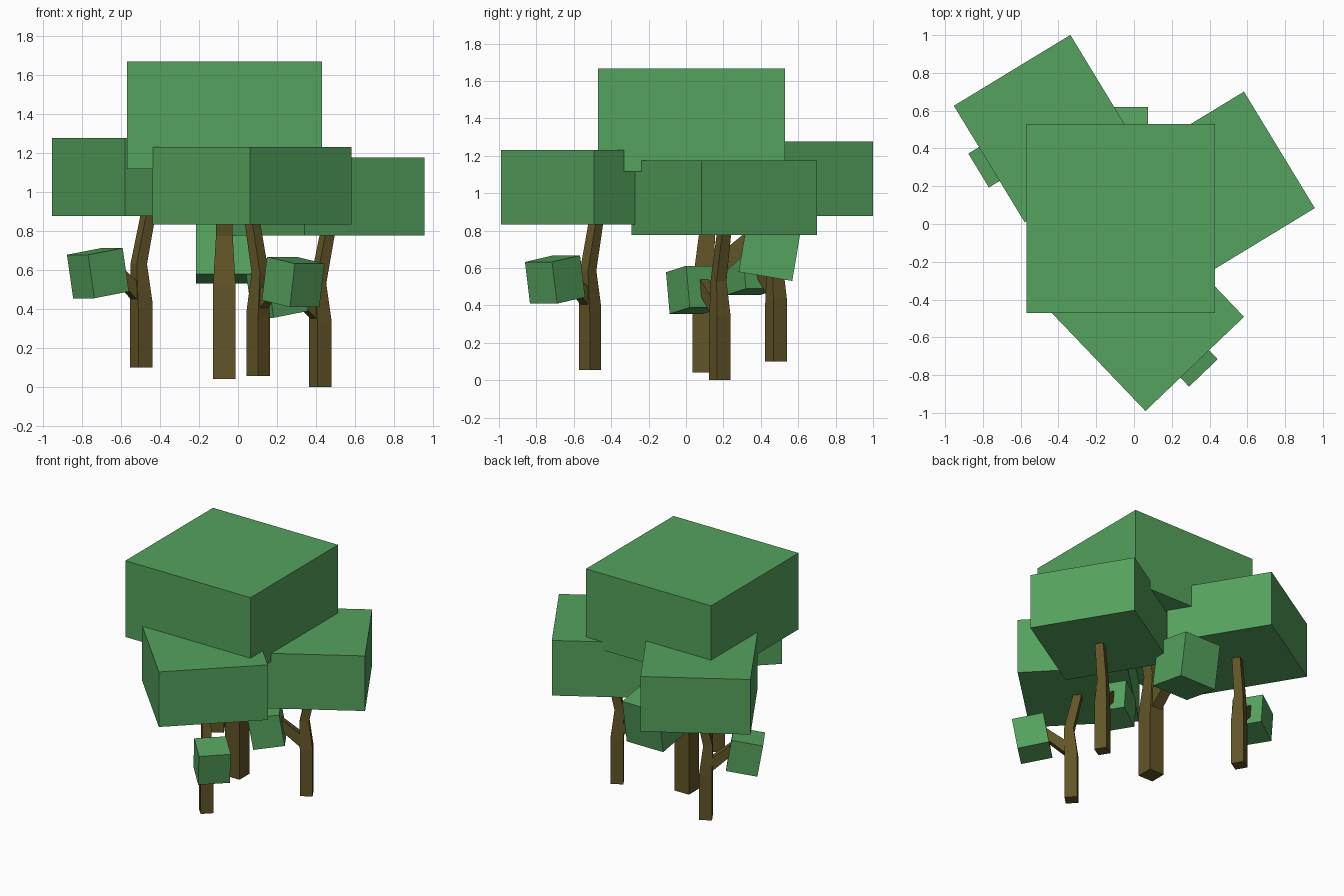
import bpy, bmesh
from math import radians
from mathutils import Matrix, Vector

if "Cube" in bpy.data.objects:
    bpy.data.objects.remove(bpy.data.objects["Cube"])


def material(name, color):
    m = bpy.data.materials.new(name)
    m.diffuse_color = color
    m.use_nodes = True
    m.node_tree.nodes["Principled BSDF"].inputs["Base Color"].default_value = m.diffuse_color
    return m


GREEN = material("leaf_green", (0.09, 0.36, 0.11, 1))
BROWN = material("bark_brown", (0.12, 0.09, 0.02, 1))


def finish(bm, name, mat, matrix):
    bmesh.ops.recalc_face_normals(bm, faces=bm.faces)
    me = bpy.data.meshes.new(name)
    bm.to_mesh(me)
    bm.free()
    me.materials.append(mat)
    ob = bpy.data.objects.new(name, me)
    ob.matrix_world = matrix
    bpy.context.collection.objects.link(ob)


def box(name, size, centre, tilt, matrix):
    bm = bmesh.new()
    m = (Matrix.Translation(centre) @ Matrix.Rotation(radians(tilt), 4, 'X')
         @ Matrix.Diagonal((*size, 1)))
    bmesh.ops.create_cube(bm, size=1, matrix=m)
    finish(bm, name, GREEN, matrix)


def limb(name, rings, matrix):
    """Square limb lofted through rings (y, z, half width, half depth, rise of the ring's back)."""
    bm = bmesh.new()
    loops = []
    for y, z, w, d, r in rings:
        loops.append([bm.verts.new((sx * w, y + sy * d, z + sy * r))
                      for sx, sy in ((-1, -1), (1, -1), (1, 1), (-1, 1))])
    for a, b in zip(loops, loops[1:]):
        for i in range(4):
            j = (i + 1) % 4
            bm.faces.new((a[i], a[j], b[j], b[i]))
    bm.faces.new(loops[0][::-1])
    bm.faces.new(loops[-1])
    finish(bm, name, BROWN, matrix)


def tree(name, base, angle, scale=1.0):
    m = (Matrix.Translation(base) @ Matrix.Rotation(radians(angle), 4, 'Z')
         @ Matrix.Scale(scale, 4))
    # bent trunk, leaning towards the branch and back
    limb(name + "_trunk", [(0, 0, .042, .042, 0), (0, .32, .042, .042, .02),
                           (-.014, .53, .031, .031, 0), (.046, .80, .028, .028, 0)], m)
    # side branch running into the small leaf block
    limb(name + "_branch", [(-.005, .365, .03, .022, .03),
                            (-.185, .52, .026, .02, .022)], m)
    # large and small leaf blocks
    box(name + "_canopy", (.722, .722, .398), Vector((0, .046, .976)), 0, m)
    box(name + "_small_leaves", (.21, .21, .226), Vector((0, -.259, .483)), 9.5, m)


tree("large_tree", (-.07, .092, .04), 180, 1.385)
tree("front_tree", (.104, -.513, .055), 43.7)
tree("right_tree", (.422, .181, 0), -58.7)
tree("left_tree", (-.497, .481, .10), -58.7)
